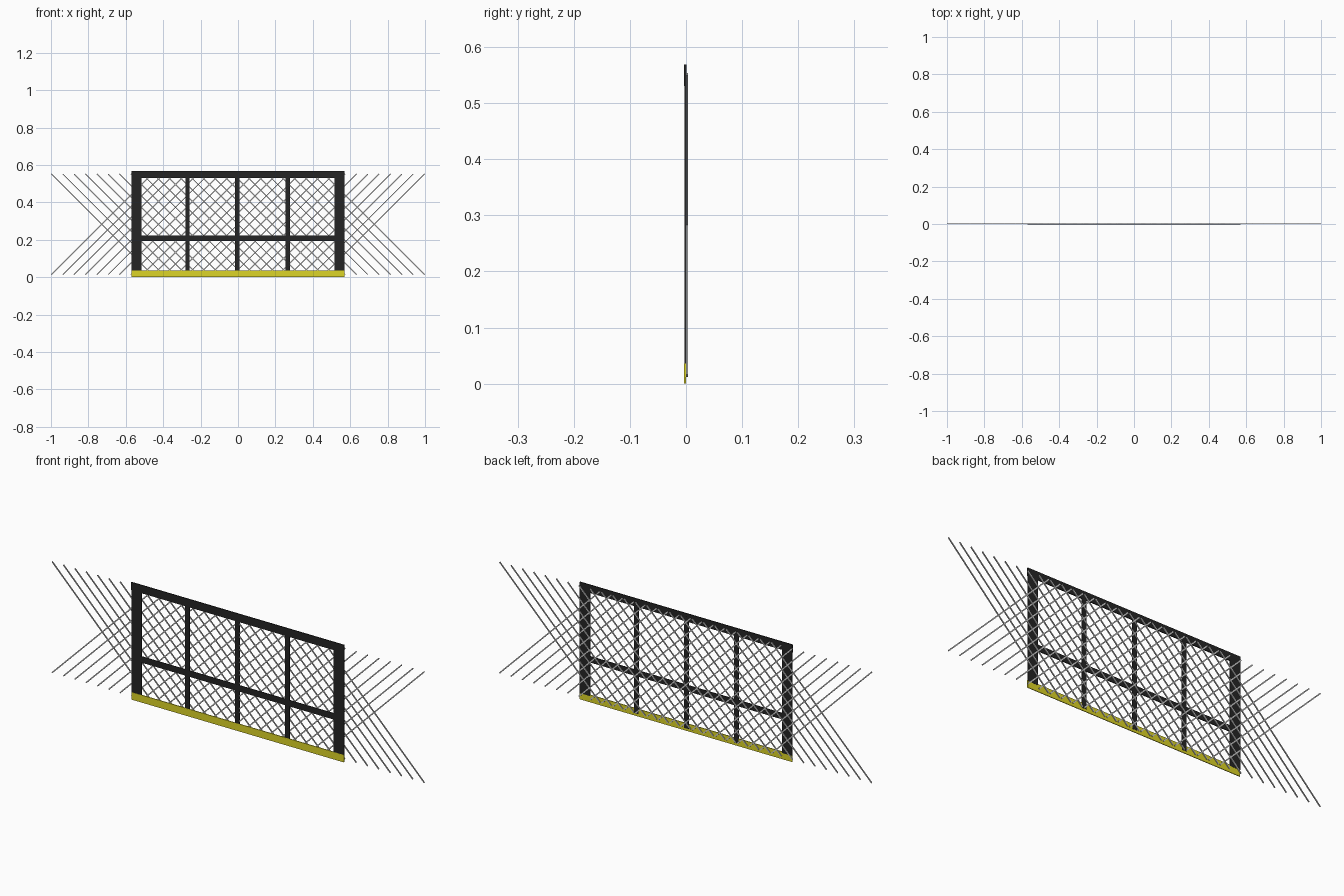
import bpy, math

if "Cube" in bpy.data.objects:
    bpy.data.objects.remove(bpy.data.objects["Cube"])


def material(name, color):
    m = bpy.data.materials.new(name)
    m.diffuse_color = (*color, 1)
    m.use_nodes = True
    m.node_tree.nodes["Principled BSDF"].inputs["Base Color"].default_value = m.diffuse_color
    return m


dark = material("dark_metal", (0.018, 0.018, 0.018))
yellow = material("yellow_paint", (0.72, 0.66, 0.02))


def box(name, x0, x1, y0, y1, z0, z1, mat=None):
    bpy.ops.mesh.primitive_cube_add(size=1, location=((x0 + x1) / 2, (y0 + y1) / 2, (z0 + z1) / 2))
    ob = bpy.context.object
    ob.name = name
    ob.scale = (x1 - x0, y1 - y0, z1 - z0)
    bpy.ops.object.transform_apply(location=False, rotation=False, scale=True)
    if mat:
        ob.data.materials.append(mat)
    return ob


# Outer frame
box("top_rail", -0.57, 0.57, -0.004, 0.0005, 0.53, 0.569, dark)
box("bottom_rail", -0.57, 0.57, -0.0035, 0.0, 0.0, 0.036, yellow)
for side, s in (("left", -1), ("right", 1)):
    a, b = sorted((s * 0.57, s * 0.515))
    box(side + "_post", a, b, -0.0025, 0.0005, 0.03, 0.55, dark)

# Inner bars
box("middle_rail", -0.53, 0.53, -0.003, 0.0005, 0.193, 0.223, dark)
for i, x in enumerate((-0.27, -0.003, 0.267)):
    box(f"upright_bar_{i + 1}", x - 0.012, x + 0.012, -0.003, 0.001, 0.012, 0.553, dark)

# Diagonal flat-wire mesh running past both sides of the frame
COUNT, REACH, RISE = 25, 0.729, 0.538
for tilt, label in ((1, "rising"), (-1, "falling")):
    first = box("wire", -0.0027, 0.0027, -0.0018, 0.0018,
                -RISE / math.sqrt(2), RISE / math.sqrt(2))
    for i in range(COUNT):
        wire = first
        if i:
            wire = bpy.data.objects.new("wire", first.data)
            bpy.context.collection.objects.link(wire)
        wire.name = f"{label}_wire_{i + 1}"
        wire.location = (-REACH + 2 * REACH * i / (COUNT - 1), 0.002, 0.283)
        wire.rotation_euler = (0, tilt * math.pi / 4, 0)
